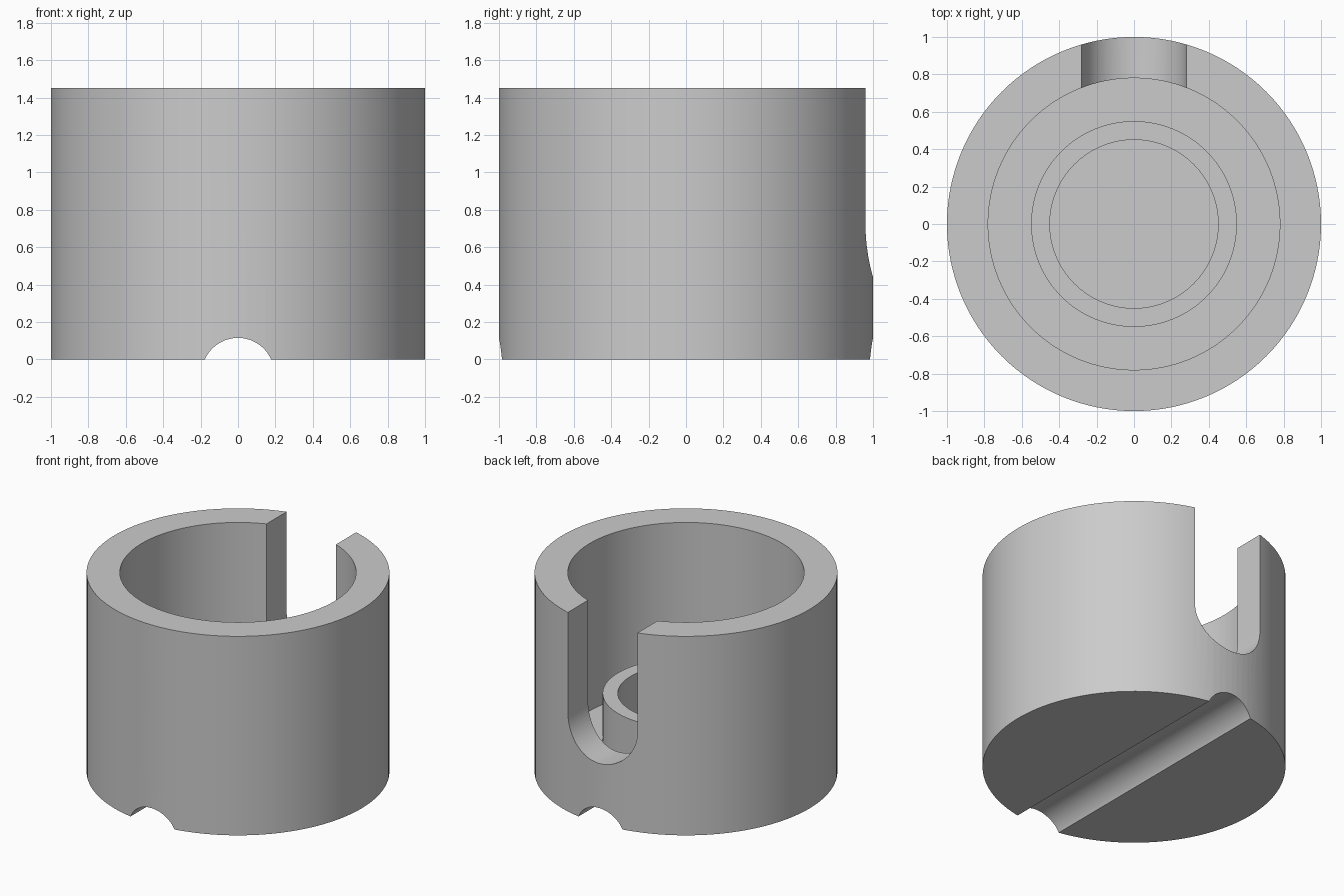
import bpy
import bmesh
import math
from mathutils import Matrix, Vector

SEGMENTS = 128

cube = bpy.data.objects.get("Cube")
if cube:
    bpy.data.objects.remove(cube, do_unlink=True)

grey = bpy.data.materials.new("light_grey")
grey.use_nodes = True
colour = (0.6, 0.6, 0.6, 1)
grey.diffuse_color = colour
grey.node_tree.nodes["Principled BSDF"].inputs["Base Color"].default_value = colour


def finish(name, bm):
    bmesh.ops.remove_doubles(bm, verts=bm.verts, dist=1e-5)
    bmesh.ops.recalc_face_normals(bm, faces=bm.faces)
    mesh = bpy.data.meshes.new(name)
    bm.to_mesh(mesh)
    bm.free()
    mesh.materials.append(grey)
    obj = bpy.data.objects.new(name, mesh)
    bpy.context.collection.objects.link(obj)
    return obj


def lathe(name, profile):
    """Revolve (radius, height) points around z."""
    bm = bmesh.new()
    verts = [bm.verts.new((r, 0, z)) for r, z in profile]
    edges = [bm.edges.new(pair) for pair in zip(verts, verts[1:])]
    bmesh.ops.spin(bm, geom=verts + edges, cent=(0, 0, 0), axis=(0, 0, 1),
                   angle=math.tau, steps=SEGMENTS, use_duplicate=False)
    return finish(name, bm)


def prism(name, outline, y_start, y_end):
    """Extrude an (x, z) outline along y."""
    bm = bmesh.new()
    face = bm.faces.new([bm.verts.new((x, y_start, z)) for x, z in outline])
    new = bmesh.ops.extrude_face_region(bm, geom=[face])["geom"]
    bmesh.ops.translate(bm, vec=(0, y_end - y_start, 0),
                        verts=[v for v in new if isinstance(v, bmesh.types.BMVert)])
    return finish(name, bm)


def arc(radius, centre_z, start, end, steps=48):
    angles = [start + (end - start) * i / steps for i in range(steps + 1)]
    return [(radius * math.cos(a), centre_z + radius * math.sin(a)) for a in angles]


# Cup with a raised ring on its floor
FLOOR, TOP = 0.23, 1.45
cup = lathe("cup_body", [
    (0, 0), (1, 0), (1, TOP), (0.78, TOP), (0.78, FLOOR), (0.55, FLOOR),
    (0.55, 0.57), (0.45, 0.57), (0.45, FLOOR), (0, FLOOR)])

# Round-bottomed slot in the back wall
slot = prism("slot_cutter",
             arc(0.28, 0.72, math.pi, math.tau) + [(0.28, 2), (-0.28, 2)], 0.6, 1.2)

# Rounded groove across the underside
groove = prism("groove_cutter", arc(0.194, -0.079, 0, math.pi), -1.2, 1.2)
groove_base = groove.data

# Cut both openings, then shade
bpy.context.view_layer.objects.active = cup
for cutter in (slot, groove):
    cutter.hide_render = True
    mod = cup.modifiers.new(cutter.name, "BOOLEAN")
    mod.operation = "DIFFERENCE"
    mod.solver = "EXACT"
    mod.object = cutter
    bpy.ops.object.modifier_apply(modifier=mod.name)
    bpy.data.objects.remove(cutter, do_unlink=True)

bpy.ops.object.select_all(action="DESELECT")
cup.select_set(True)
bpy.ops.object.shade_smooth_by_angle(angle=math.radians(30))
